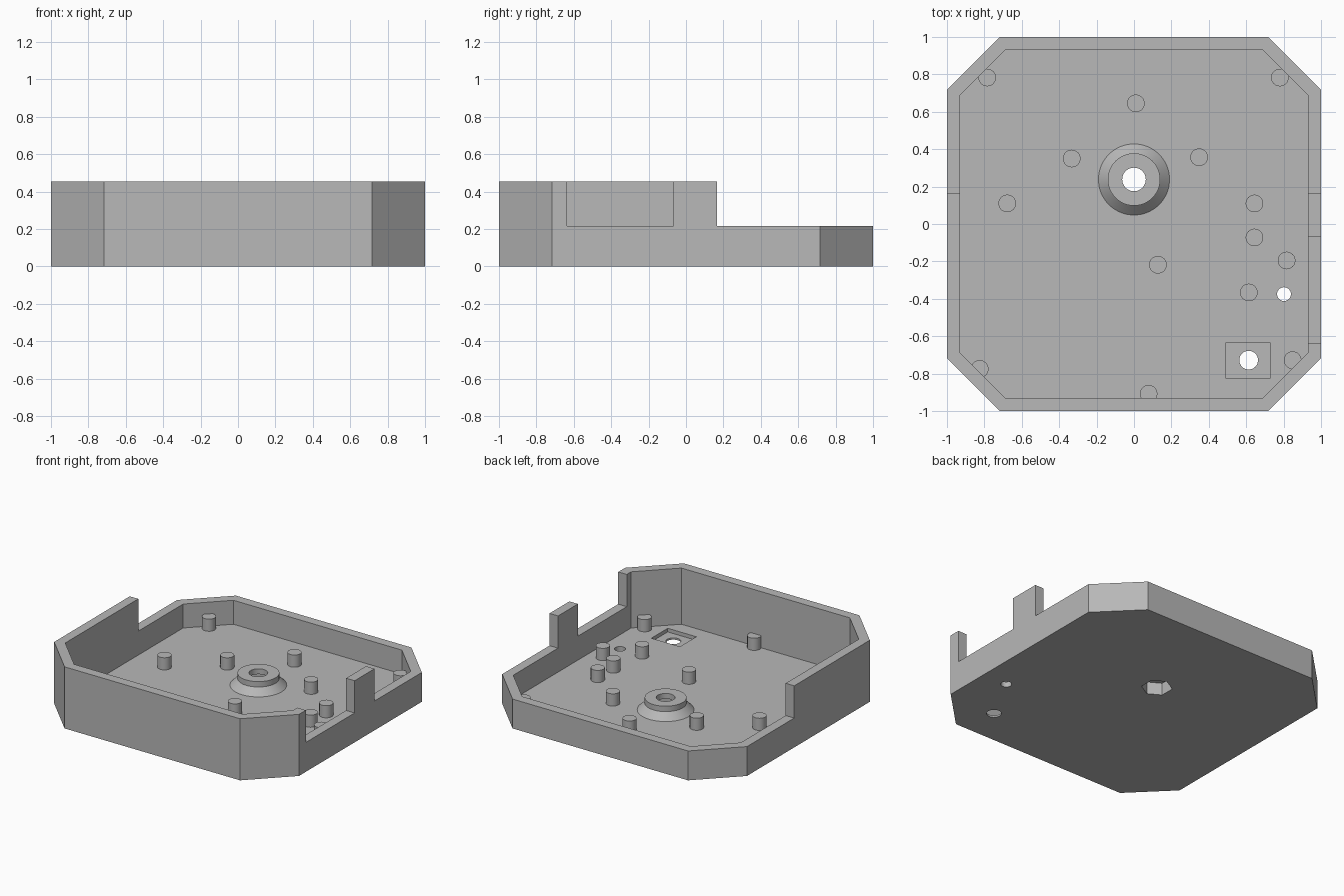
import bpy
import bmesh
from math import radians, sin, cos, tau

if "Cube" in bpy.data.objects:
    bpy.data.objects.remove(bpy.data.objects["Cube"])

# Single grey plastic
grey = bpy.data.materials.new("grey_plastic")
grey.use_nodes = True
COLOR = (0.48, 0.48, 0.48, 1)
grey.diffuse_color = COLOR
grey.node_tree.nodes["Principled BSDF"].inputs["Base Color"].default_value = COLOR

# Main dimensions
FLOOR, LOW, HIGH = 0.04, 0.217, 0.455
STEP_Y = 0.165
HUB = (0, 0.238)
POST_TOP = 0.13


def loft(name, sections):
    """Closed solid through stacked (outline, height) sections."""
    bm = bmesh.new()
    rings = [[bm.verts.new((x, y, z)) for x, y in pts] for pts, z in sections]
    for low, high in zip(rings, rings[1:]):
        n = len(low)
        for i in range(n):
            j = (i + 1) % n
            bm.faces.new((low[i], low[j], high[j], high[i]))
    bm.faces.new(rings[0][::-1])
    bm.faces.new(rings[-1])
    bmesh.ops.recalc_face_normals(bm, faces=bm.faces)
    mesh = bpy.data.meshes.new(name)
    bm.to_mesh(mesh)
    bm.free()
    mesh.materials.append(grey)
    ob = bpy.data.objects.new(name, mesh)
    bpy.context.collection.objects.link(ob)
    return ob


def octagon(half, corner):
    quarter = [(half, corner), (corner, half)]
    pts = []
    for _ in range(4):
        pts += quarter
        quarter = [(-y, x) for x, y in quarter]
    return pts


def circle(centre, r, n=40, turn=0):
    return [(centre[0] + r * cos(turn + tau * i / n),
             centre[1] + r * sin(turn + tau * i / n)) for i in range(n)]


def rect(x0, x1, y0, y1):
    return [(x0, y0), (x1, y0), (x1, y1), (x0, y1)]


def cutter(name, pts, z0, z1):
    ob = loft(name, [(pts, z0), (pts, z1)])
    ob.hide_render = True
    return ob


def cut(target, cutters):
    for c in cutters:
        mod = target.modifiers.new(c.name, "BOOLEAN")
        mod.operation, mod.solver, mod.object = "DIFFERENCE", "EXACT", c
    bpy.context.view_layer.update()
    graph = bpy.context.evaluated_depsgraph_get()
    mesh = bpy.data.meshes.new_from_object(target.evaluated_get(graph))
    target.modifiers.clear()
    target.data = mesh


def smooth(ob):
    bpy.ops.object.select_all(action="DESELECT")
    ob.select_set(True)
    bpy.context.view_layer.objects.active = ob
    bpy.ops.object.shade_smooth_by_angle(angle=radians(30))


# Tray and hub solids
outline = octagon(1, 0.717)
tray = loft("tray", [(outline, 0), (outline, HIGH)])
hub = loft("hub", [(circle(HUB, 0.19, 64), FLOOR),
                   (circle(HUB, 0.14, 64), 0.09),
                   (circle(HUB, 0.14, 64), POST_TOP)])

# Nut pocket and shaft hole pass through both the hub and the floor
nut = cutter("nut_pocket", circle(HUB, 0.104, 6, radians(30)), -0.1, 0.09)
shaft = cutter("shaft_hole", circle(HUB, 0.063), -0.1, 0.6)

# Interior, lowered back walls, side notch, switch recess and floor holes
tray_cutters = [
    cutter("interior", octagon(0.93, 0.688), FLOOR, 0.6),
    cutter("back_step", rect(-2, 2, STEP_Y, 2), LOW, 0.7),
    cutter("side_notch", rect(0.8, 1.2, -0.637, -0.067), LOW, 0.65),
    cutter("switch_recess", rect(0.493, 0.727, -0.825, -0.633), 0.013, 0.3),
    cutter("switch_hole", circle((0.613, -0.728), 0.05), -0.1, 0.3),
    cutter("cable_hole", circle((0.802, -0.375), 0.037), -0.1, 0.3),
    nut,
]
cut(tray, tray_cutters)
cut(hub, [nut, shaft])
for ob in tray_cutters + [shaft]:
    bpy.data.objects.remove(ob)
smooth(tray)
smooth(hub)

# Support posts standing on the floor
posts = [(-0.785, 0.783), (0.78, 0.783), (0.01, 0.645), (-0.333, 0.35),
         (0.348, 0.357), (-0.678, 0.11), (0.644, 0.11), (0.644, -0.072),
         (0.128, -0.218), (0.816, -0.195), (0.614, -0.366), (0.848, -0.728),
         (-0.825, -0.775), (0.078, -0.908)]
for i, centre in enumerate(posts):
    ring = circle(centre, 0.047, 32)
    smooth(loft(f"post_{i + 1}", [(ring, FLOOR - 0.01), (ring, POST_TOP)]))
